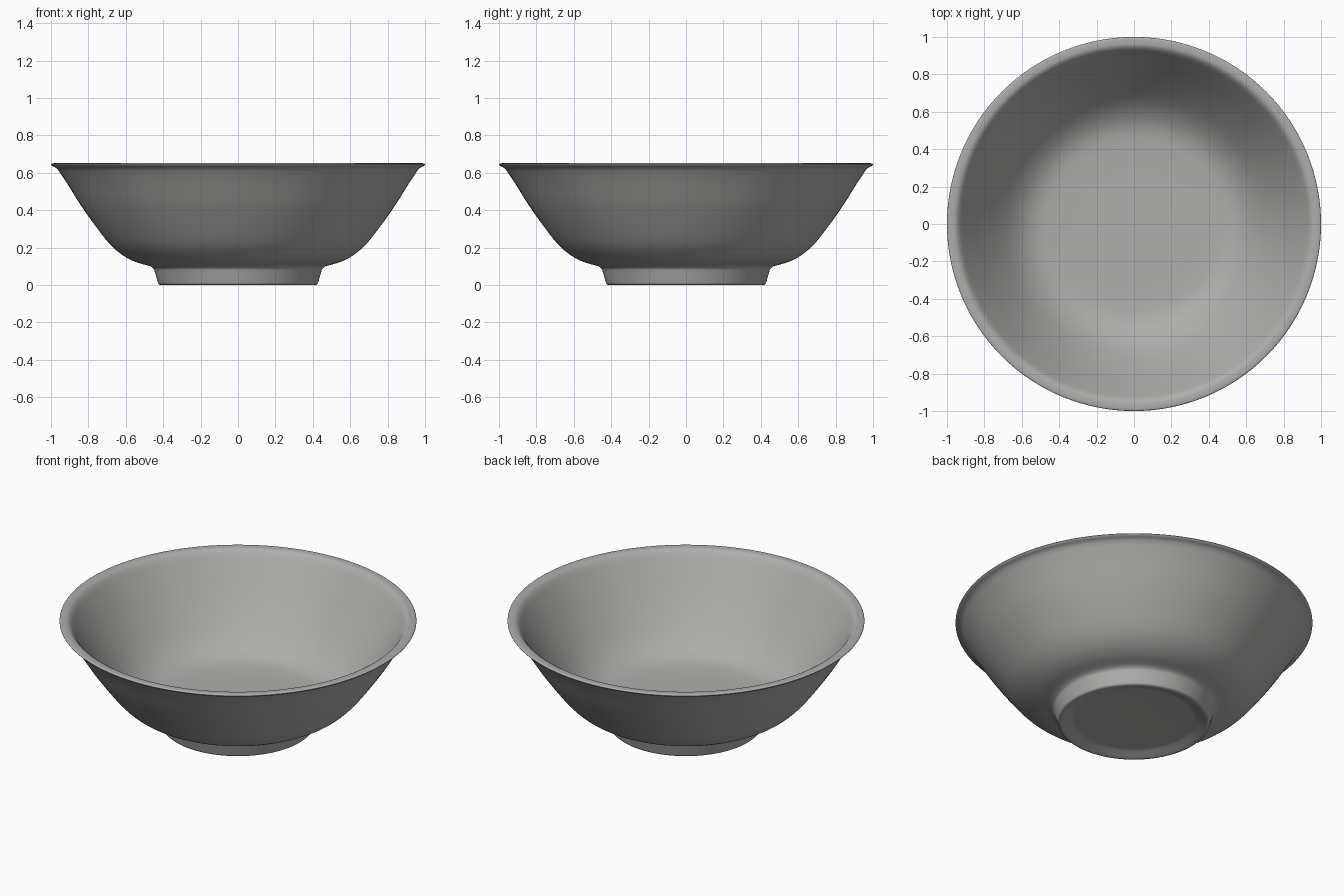
import bpy, bmesh, math
from mathutils import Vector

if "Cube" in bpy.data.objects:
    bpy.data.objects.remove(bpy.data.objects["Cube"])

SEG = 128


def smooth_path(pts, n=4):
    """Catmull-Rom curve through the profile points."""
    p = [Vector(q) for q in pts]
    p = [p[0] * 2 - p[1]] + p + [p[-1] * 2 - p[-2]]
    out = []
    for i in range(1, len(p) - 2):
        a, b, c, d = p[i - 1:i + 3]
        for k in range(n):
            t = k / n
            out.append(0.5 * (2 * b + (c - a) * t + (2 * a - 5 * b + 4 * c - d) * t ** 2
                              + (3 * b - a - 3 * c + d) * t ** 3))
    return out + [p[-2]]


def lathe(name, profile, mat):
    """Revolve a profile of (radius, height) that starts and ends on the axis."""
    bm = bmesh.new()
    start = bm.verts.new((0, 0, profile[0][1]))
    end = bm.verts.new((0, 0, profile[-1][1]))
    rings = []
    for r, z in profile[1:-1]:
        rings.append([bm.verts.new((r * math.cos(2 * math.pi * i / SEG),
                                    r * math.sin(2 * math.pi * i / SEG), z))
                      for i in range(SEG)])
    for i in range(SEG):
        j = (i + 1) % SEG
        bm.faces.new((start, rings[0][j], rings[0][i]))
        for a, b in zip(rings, rings[1:]):
            bm.faces.new((a[i], a[j], b[j], b[i]))
        bm.faces.new((end, rings[-1][i], rings[-1][j]))
    bmesh.ops.recalc_face_normals(bm, faces=bm.faces)
    for f in bm.faces:
        f.smooth = True
    me = bpy.data.meshes.new(name)
    bm.to_mesh(me)
    bm.free()
    me.materials.append(mat)
    ob = bpy.data.objects.new(name, me)
    bpy.context.collection.objects.link(ob)
    return ob


grey = bpy.data.materials.new("warm grey ceramic")
grey.diffuse_color = (0.42, 0.42, 0.41, 1)
grey.use_nodes = True
grey.node_tree.nodes["Principled BSDF"].inputs["Base Color"].default_value = grey.diffuse_color

# shallow recess under the foot, and the foot ring
foot = smooth_path([(0.32, 0.025), (0.345, 0.023), (0.375, 0.012), (0.395, 0.004),
                    (0.408, 0.0), (0.418, 0.001), (0.426, 0.007), (0.432, 0.025),
                    (0.445, 0.07), (0.452, 0.088), (0.465, 0.099)])
# outer wall
outer = smooth_path([(0.485, 0.105), (0.55, 0.124), (0.615, 0.158), (0.68, 0.213),
                     (0.75, 0.299), (0.84, 0.425), (0.915, 0.545), (0.965, 0.62)])
# rounded lip
lip = smooth_path([(0.978, 0.629), (0.993, 0.636), (1.0, 0.643), (0.995, 0.649),
                   (0.98, 0.651), (0.957, 0.649), (0.942, 0.641)])
# inner wall running down to the flat floor
inner = smooth_path([(0.928, 0.624), (0.88, 0.55), (0.80, 0.428), (0.71, 0.305),
                     (0.64, 0.228), (0.57, 0.177), (0.50, 0.151), (0.42, 0.142)])

profile = ([(0, 0.025)] + [tuple(v) for v in foot + outer + lip + inner]
           + [(0.3, 0.14), (0, 0.14)])
lathe("bowl", profile, grey)
